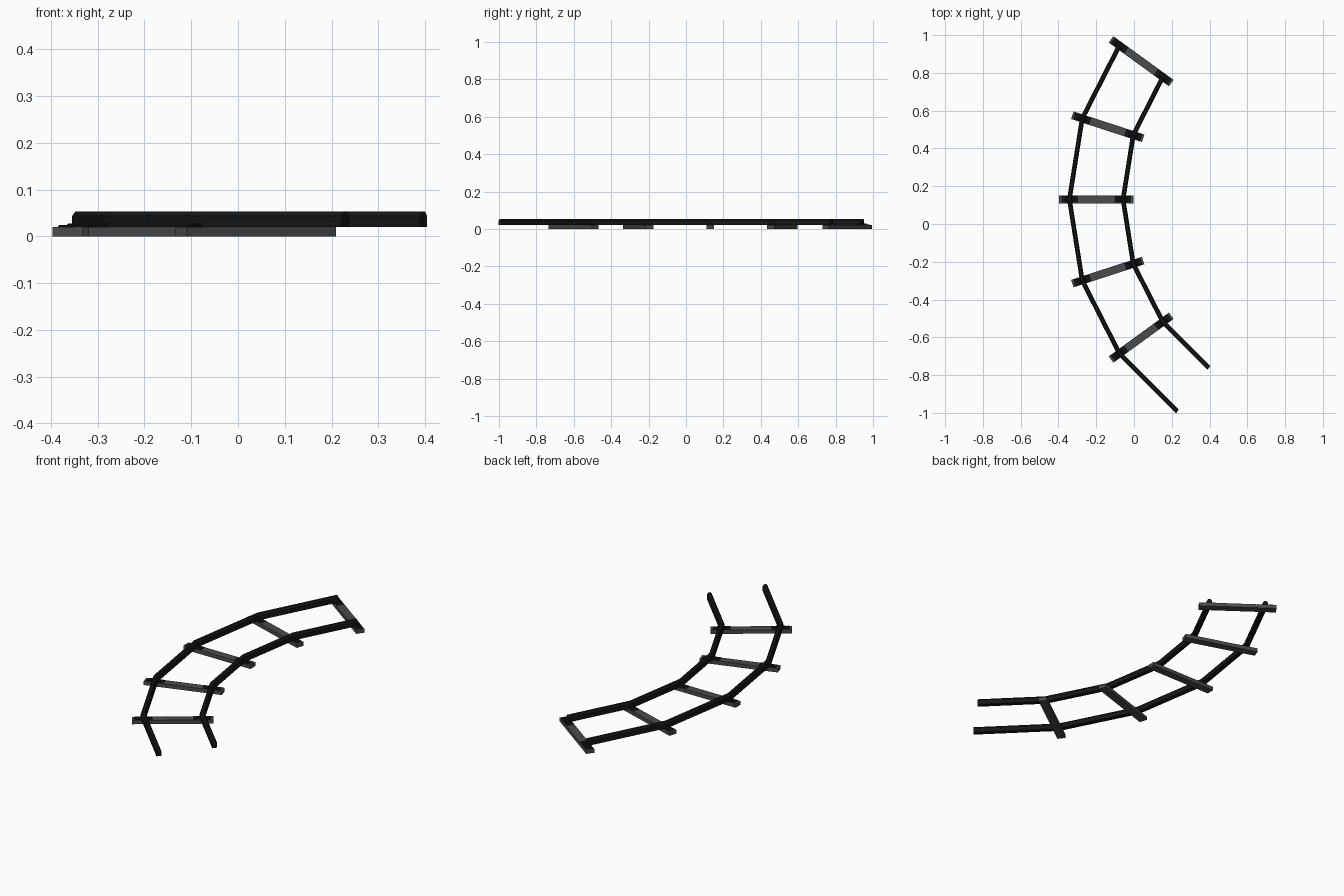
import bpy, bmesh
from math import sin, cos, radians
from mathutils import Matrix

if "Cube" in bpy.data.objects:
    bpy.data.objects.remove(bpy.data.objects["Cube"])

CX, CY, R, GAUGE = 1.045, 0.13, 1.245, 0.142
STEPS = [36, 18, 0, -18, -36]


def material(name, v):
    m = bpy.data.materials.new(name)
    m.diffuse_color = (v, v, v, 1)
    m.use_nodes = True
    m.node_tree.nodes["Principled BSDF"].inputs["Base Color"].default_value = m.diffuse_color
    return m


TIE = material("tie_grey", 0.07)
IRON = material("rail_black", 0.008)


def finish(bm, name, mat):
    bmesh.ops.recalc_face_normals(bm, faces=bm.faces)
    me = bpy.data.meshes.new(name)
    bm.to_mesh(me)
    bm.free()
    me.materials.append(mat)
    ob = bpy.data.objects.new(name, me)
    bpy.context.collection.objects.link(ob)


def spot(r, deg):
    a = radians(deg)
    return CX - r * cos(a), CY + r * sin(a)


def block(name, r, deg, size, z0, mat, bevel=0):
    # box lying along the radius of the curve
    bm = bmesh.new()
    bmesh.ops.create_cube(bm, size=1)
    bmesh.ops.scale(bm, vec=size, verts=bm.verts)
    if bevel:
        top = [e for e in bm.edges if all(v.co.z > 0 for v in e.verts)]
        bmesh.ops.bevel(bm, geom=top, offset=bevel, segments=1, affect='EDGES')
    x, y = spot(r, deg)
    bm.transform(Matrix.Translation((x, y, z0 + size[2] / 2))
                 @ Matrix.Rotation(radians(-deg), 4, 'Z'))
    finish(bm, name, mat)


def rail(name, r):
    # rail profile (offset, height) swept through the tie stations
    profile = [(-0.0125, 0.02), (0.0125, 0.02), (0.0125, 0.044),
               (0.006, 0.053), (-0.006, 0.053), (-0.0125, 0.044)]
    bm = bmesh.new()
    rings = []
    for deg in STEPS + [-54]:
        rings.append([bm.verts.new((*spot(r + o, deg), z)) for o, z in profile])
    n = len(profile)
    for a, b in zip(rings, rings[1:]):
        for i in range(n):
            j = (i + 1) % n
            bm.faces.new((a[i], a[j], b[j], b[i]))
    bm.faces.new(rings[0])
    bm.faces.new(rings[-1])
    finish(bm, name, IRON)


# two rails
rail("outer_rail", R + GAUGE)
rail("inner_rail", R - GAUGE)

# ties with stepped rail plates
for i, deg in enumerate(STEPS):
    block(f"tie_{i}", R, deg, (0.394, 0.042, 0.02), 0, TIE)
    for side in (-1, 1):
        r = R + side * GAUGE
        block(f"rail_plate_{i}_{side}", r, deg, (0.086, 0.034, 0.004), 0.02, IRON, 0.002)
        block(f"rail_clip_{i}_{side}", r, deg, (0.048, 0.024, 0.008), 0.02, IRON, 0.003)
